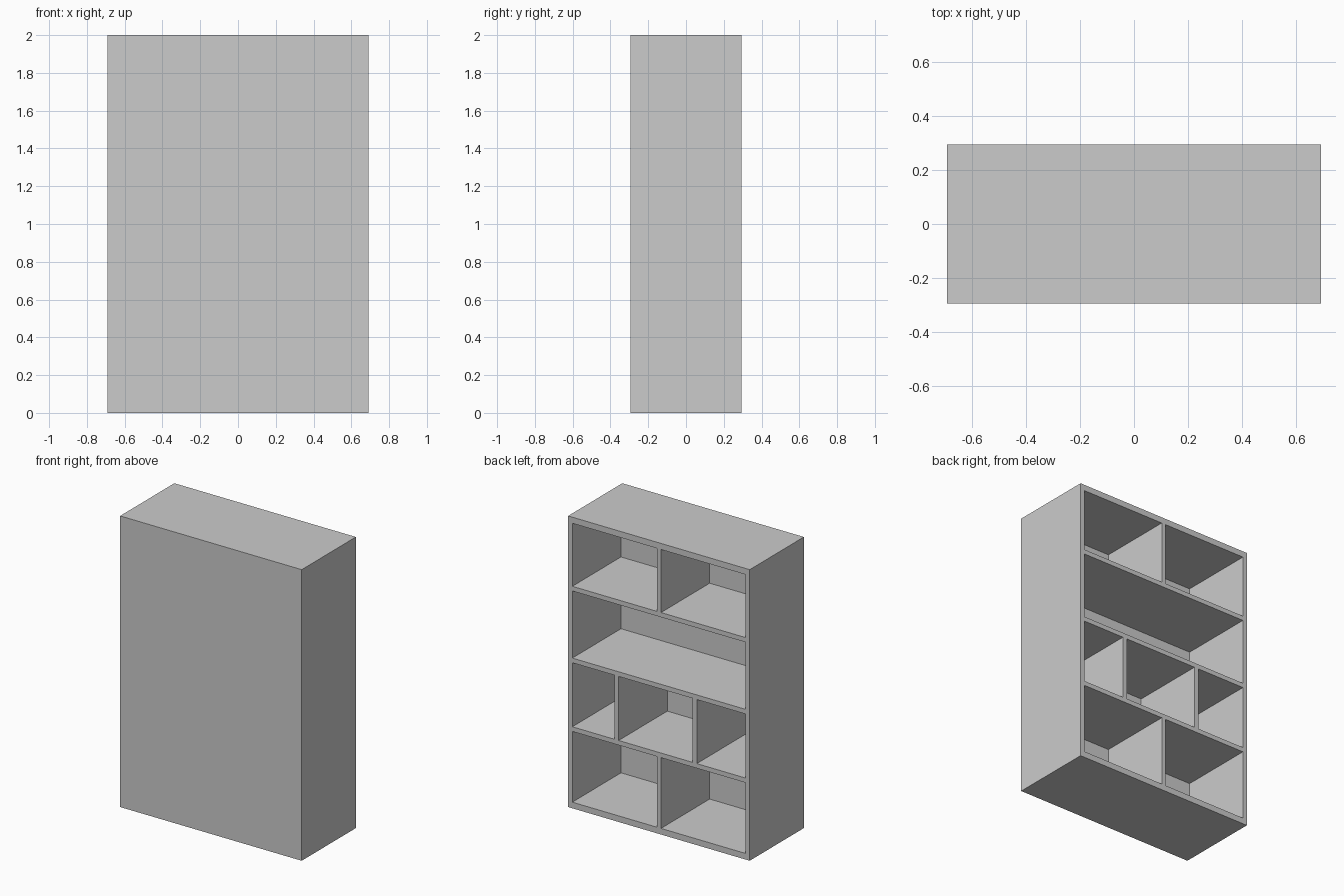
import bpy

if "Cube" in bpy.data.objects:
    bpy.data.objects.remove(bpy.data.objects["Cube"])

W, D, H = 1.38, 0.588, 2.0      # overall size
SIDE, SLAB, PANEL = 0.032, 0.042, 0.06
T = 0.032                       # shelf and divider thickness
HX, HY = W / 2, D / 2
IX, IY = HX - SIDE, -HY + PANEL  # inner limits


def box(name, x0, x1, y0, y1, z0, z1):
    bpy.ops.mesh.primitive_cube_add(
        size=1, location=((x0 + x1) / 2, (y0 + y1) / 2, (z0 + z1) / 2))
    ob = bpy.context.object
    ob.name = name
    ob.scale = (x1 - x0, y1 - y0, z1 - z0)
    bpy.ops.object.transform_apply(location=False, rotation=False, scale=True)
    return ob


# Outer case: closed panel at -y, open side at +y
box("closed_panel", -HX, HX, -HY, IY, 0, H)
box("left_side", -HX, -IX, IY, HY, 0, H)
box("right_side", IX, HX, IY, HY, 0, H)
box("base_board", -IX, IX, IY, HY, 0, SLAB)
box("top_board", -IX, IX, IY, HY, H - SLAB, H)

# Shelves, given by the height of their undersides
shelves = [0.528, 1.0, 1.493]
for i, z in enumerate(shelves):
    box(f"shelf_{i + 1}", -IX, IX, IY, HY, z, z + T)

# Upright dividers per row, from the bottom up
floors = [SLAB] + [z + T for z in shelves]
ceilings = shelves + [H - SLAB]
rows = [[0.0], [-0.272, 0.322], [], [0.0]]
for r, (z0, z1, xs) in enumerate(zip(floors, ceilings, rows)):
    for k, x in enumerate(xs):
        box(f"divider_{r + 1}_{k + 1}", x - T / 2, x + T / 2, IY, HY, z0, z1)
